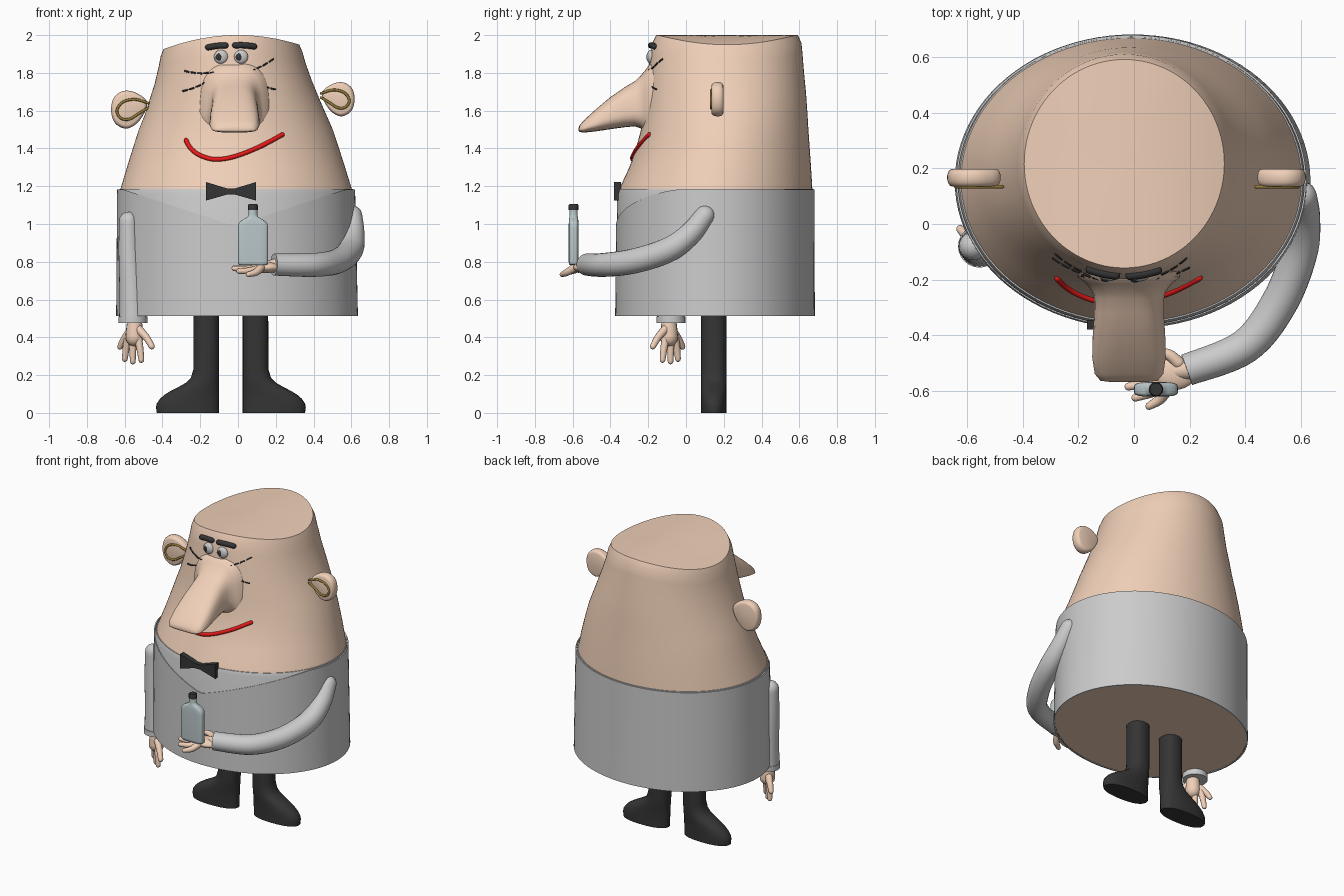
import bpy, bmesh
from math import sin, cos, pi, sqrt, radians, copysign
from mathutils import Vector as V

if "Cube" in bpy.data.objects:
    bpy.data.objects.remove(bpy.data.objects["Cube"])


def mat(name, r, g, b):
    m = bpy.data.materials.new(name)
    m.diffuse_color = (r, g, b, 1)
    m.use_nodes = True
    m.node_tree.nodes["Principled BSDF"].inputs["Base Color"].default_value = m.diffuse_color
    return m


SKIN = mat("skin", .87, .63, .48)
DARK = mat("dark", .035, .035, .035)
RED = mat("red", .8, .01, .01)
GOLD = mat("gold", .3, .2, .04)
GLASS = mat("glass", .5, .58, .6)


def loft(name, rings, m=None, caps=True, angle=40):
    bm = bmesh.new()
    rows = [[bm.verts.new(p) for p in r] for r in rings]
    n = len(rows[0])
    for a, b in zip(rows, rows[1:]):
        for i in range(n):
            j = (i + 1) % n
            bm.faces.new((a[i], a[j], b[j], b[i]))
    if caps:
        bm.faces.new(rows[0][::-1])
        bm.faces.new(rows[-1])
    bmesh.ops.recalc_face_normals(bm, faces=bm.faces)
    me = bpy.data.meshes.new(name)
    bm.to_mesh(me)
    bm.free()
    ob = bpy.data.objects.new(name, me)
    bpy.context.collection.objects.link(ob)
    if m:
        me.materials.append(m)
    bpy.ops.object.select_all(action='DESELECT')
    ob.select_set(True)
    bpy.context.view_layer.objects.active = ob
    bpy.ops.object.shade_smooth_by_angle(angle=radians(angle))
    return ob


def oval(rx, ry, n=32, e=2.0):
    f = lambda c: copysign(abs(c) ** (2 / e), c)
    return [(rx * f(cos(2 * pi * i / n)), ry * f(sin(2 * pi * i / n))) for i in range(n)]


def catmull(P, steps, closed=False):
    n, out = len(P), []
    g = (lambda i: P[i % n]) if closed else (lambda i: P[min(max(i, 0), n - 1)])
    for i in range(n if closed else n - 1):
        a, b, c, d = g(i - 1), g(i), g(i + 1), g(i + 2)
        for k in range(steps):
            t = k / steps
            out.append([.5 * (2 * q + (r - p) * t + (2 * p - 5 * q + 4 * r - s) * t * t
                              + (3 * q - p - 3 * r + s) * t ** 3) for p, q, r, s in zip(a, b, c, d)])
    return out if closed else out + [list(P[-1])]


def tube(name, pts, m=None, sides=14, steps=5, round0=True, round1=True):
    S = catmull(pts, steps)
    C, R = [V(p[:3]) for p in S], [p[3] for p in S]
    T = [(C[min(i + 1, len(C) - 1)] - C[max(i - 1, 0)]).normalized() for i in range(len(C))]
    st = list(zip(C, R, T))
    caps = [radians(a) for a in (25, 50, 70, 85)]
    if round0:
        st = [(C[0] - T[0] * R[0] * sin(a), R[0] * cos(a), T[0]) for a in caps[::-1]] + st
    if round1:
        st += [(C[-1] + T[-1] * R[-1] * sin(a), R[-1] * cos(a), T[-1]) for a in caps]
    nrm, rings = T[0].orthogonal(), []
    for c, r, t in st:
        nrm = (nrm - t * nrm.dot(t)).normalized()
        b = t.cross(nrm)
        rings.append([c + nrm * x + b * y for x, y in oval(r, r, sides)])
    return loft(name, rings, m, angle=50)


def blob(name, c, r, m=None):
    bpy.ops.mesh.primitive_uv_sphere_add(segments=24, ring_count=16, location=c)
    ob = bpy.context.object
    ob.name, ob.scale = name, r
    bpy.ops.object.shade_smooth()
    if m:
        ob.data.materials.append(m)
    return ob


# Body: level, left x, right x, front y, back y
PROFILE = [(.515, -.635, .625, -.365, .672), (1.16, -.63, .61, -.36, .67), (1.2, -.618, .598, -.347, .668),
           (1.3, -.588, .567, -.30, .662), (1.4, -.557, .535, -.265, .655), (1.5, -.525, .502, -.238, .648),
           (1.6, -.494, .467, -.225, .642), (1.7, -.468, .43, -.212, .635), (1.8, -.441, .392, -.202, .625),
           (1.9, -.42, .358, -.188, .617), (1.96, -.41, .342, -.178, .611), (2.0, -.395, .325, -.158, .592)]


def section(z):
    z = min(max(z, .515), 2)
    for p, q in zip(PROFILE, PROFILE[1:]):
        if z <= q[0]:
            t = (z - p[0]) / (q[0] - p[0])
            l, r, f, b = [u + (v - u) * t for u, v in zip(p[1:], q[1:])]
            return (l + r) / 2, (f + b) / 2, (r - l) / 2, (b - f) / 2


def arch(x):
    return 1 - .96 * x * x


def front(x, z, off=0):
    lv = z if z < 1.5 else 1.5 + (z - 1.5) / arch(x)
    cx, cy, rx, ry = section(lv)
    return cy - ry * sqrt(max(0, 1 - ((x - cx) / rx) ** 2)) - off


def body_ring(z, off=0, s=1):
    cx, cy, rx, ry = section(z)
    pts = [(cx + x, cy + y) for x, y in oval((rx + off) * s, (ry + off) * s, 96)]
    return [(x, y, z if z < 1.5 else 1.5 + (z - 1.5) * arch(x)) for x, y in pts]


loft("body", [body_ring(p[0]) for p in PROFILE] + [body_ring(2, 0, s) for s in (.93, .75, .5, .25, .03)], SKIN)

# Shirt and the overlapping front layer with a V neckline
loft("shirt", [body_ring(.512, 0), body_ring(.512, .005), body_ring(1.16, .005), body_ring(1.185, .005),
               body_ring(1.185, -.004)], caps=False)


def neckline(off):
    out = []
    for x, y, z in body_ring(1.16, off):
        out.append((x, y, min(1.182, .99 + .19 * abs(x + .02) / .58) if y < .155 else 1.182))
    return out


loft("shirt_front", [body_ring(.512, .004), body_ring(.512, .010), neckline(.010), neckline(.003)], caps=False)

# Nose: y, half width, bottom, top
rings = []
for y, w, lo, hi in [(-.569, .06, 1.495, 1.508), (-.564, .1, 1.487, 1.522), (-.54, .12, 1.484, 1.55),
                     (-.48, .129, 1.49, 1.605), (-.40, .127, 1.502, 1.672), (-.32, .122, 1.513, 1.727),
                     (-.27, .122, 1.517, 1.757), (-.24, .13, 1.507, 1.785), (-.215, .15, 1.485, 1.815),
                     (-.19, .18, 1.455, 1.85), (-.12, .2, 1.44, 1.87)]:
    h = (hi - lo) / 2
    rings.append([(-.018 + x * (1 - .12 * z / h), y, (lo + hi) / 2 + z) for x, z in oval(w, h, 40, 3)])
loft("nose", rings, SKIN, angle=60)

# Mouth
MOUTH = [(-.275, 1.443), (-.25, 1.4), (-.2, 1.363), (-.12, 1.342), (-.015, 1.358), (.117, 1.41), (.235, 1.473)]
tube("mouth", [(x, front(x, z, .002), z, .012) for x, z in MOUTH], RED)

# Eyes and eyebrows
for side, ex, a, b in (("left", -.09, (-.158, 1.935), (-.066, 1.945)), ("right", .016, (-.015, 1.946), (.085, 1.94))):
    blob(side + "_eye", (ex, front(ex, 1.885), 1.885), (.037, .02, .037))
    blob(side + "_pupil", (ex - .012, front(ex, 1.885, .016), 1.884), (.017, .007, .018), DARK)
    mid = ((a[0] + b[0]) / 2, (a[1] + b[1]) / 2 + .003)
    tube(side + "_eyebrow", [(x, front(x, z, .006), z, .016) for x, z in (a, mid, b)], DARK)

# Dashed wrinkle lines
for n, (x0, z0, x1, z1) in enumerate([(-.125, 1.803, -.295, 1.813), (-.13, 1.775, -.305, 1.7),
                                      (.035, 1.8, .2, 1.882), (.04, 1.78, .21, 1.71)]):
    for k in range(5):
        p = []
        for t in (k / 5, k / 5 + .12):
            x, z = x0 + (x1 - x0) * t, z0 + (z1 - z0) * t - .01 * sin(pi * t)
            p.append((x, front(x, z, .01 if k < 2 else .002), z, .005))
        tube("wrinkle_%d_%d" % (n, k), p, DARK, 6, 1)

# Ears with inner loops
EAR = [(.097, -.003), (.081, .066), (.028, .1), (-.041, .087), (-.095, .034), (-.055, -.056), (.012, -.1), (.075, -.072)]
LOOP = [(-.1, .035), (-.03, .055), (.035, .04), (.066, -.005), (.045, -.045), (0, -.05), (-.05, -.02), (-.1, .01)]
for side, cx, cz, sx, s in (("left", -.575, 1.605, -1, 1), ("right", .53, 1.66, 1, .9)):
    outline = catmull(EAR, 5, True)
    loft(side + "_ear", [[(cx + sx * s * k * u, y, cz + s * k * v) for u, v in outline]
                         for y, k in ((.135, .82), (.138, .9), (.148, .97), (.16, 1), (.175, 1), (.187, .97),
                                      (.195, .9), (.198, .8))], SKIN, angle=60)
    tube(side + "_ear_loop", [(cx + sx * s * u, .134, cz + s * v, .007) for u, v in LOOP], GOLD, 8)

# Bow tie
BOW = [(-.132, -.048), (-.02, -.016), (.02, -.016), (.132, -.048), (.132, .05), (.02, .016), (-.02, .016), (-.132, .05)]
loft("bow_tie", [[(-.037 + x, y, 1.172 + z) for x, z in BOW] for y in (-.38, -.345)], DARK)

# Legs with sideways shoes, mirrored: height, outer x
LEG = [(.0, -.43), (.03, -.434), (.05, -.43), (.075, -.413), (.095, -.39), (.115, -.358), (.14, -.31), (.16, -.275),
       (.185, -.25), (.23, -.236), (.53, -.235)]
for side, mx in (("left", 1), ("right", -1)):
    rings = []
    for z, xo in LEG:
        c, r = (xo - .1) / 2, (-.1 - xo) / 2
        rings.append([(-.0375 + mx * (c + x + .0375), .147 + y, z) for x, y in oval(r, .068, 32, 2.3)])
    loft(side + "_leg", rings, DARK)

# Hanging arm
tube("left_arm", [(-.58, -.08, 1.015, .05), (-.575, -.08, .85, .057), (-.562, -.08, .65, .066),
                  (-.556, -.08, .505, .073)], sides=24, round1=False)
tube("left_cuff", [(-.556, -.08, .51, .077), (-.556, -.08, .475, .077)], sides=24, steps=1, round0=False, round1=False)


# Hanging hand, spread along a diagonal
def hp(u, z, r):
    return (-.548 + .73 * u, -.09 - .68 * u, z, r)


tube("left_palm", [hp(0, .48, .04), hp(0, .44, .045), hp(0, .40, .048)], SKIN)
for n, (u0, u1, z1) in enumerate([(-.045, -.105, .35), (-.04, -.07, .285), (-.012, -.012, .272), (.02, .05, .28)]):
    tube("left_finger_%d" % n, [hp(u0, .42, .022), hp((u0 + u1 * 1.3) / 2.2, (.41 + z1) / 2, .019), hp(u1, z1, .015)], SKIN)
tube("left_thumb", [hp(.025, .445, .024), hp(.085, .40, .019), hp(.125, .352, .016)], SKIN)

# Bent arm
tube("right_arm", [(.605, .1, 1.045, .053), (.61, .02, .945, .06), (.595, -.1, .86, .066), (.525, -.28, .803, .066),
                   (.40, -.44, .783, .063), (.19, -.525, .785, .058)], sides=24, steps=7, round1=False)

# Hand holding the bottle
blob("right_palm", (.145, -.535, .77), (.08, .062, .03), SKIN)
tube("right_wrist", [(.22, -.52, .783, .042), (.15, -.53, .772, .03)], SKIN)
for n, (x, y, z) in enumerate([(-.018, -.55, .768), (-.02, -.585, .765), (.005, -.625, .75), (.055, -.655, .733)]):
    b = (.12, -.525 - .022 * n, .768)
    tube("right_finger_%d" % n, [b + (.022,), ((b[0] + x) / 2 + .008, (b[1] + y) / 2 - .006, (b[2] + z) / 2 - .006, .019),
                                 (x, y, z, .014)], SKIN)
tube("right_thumb", [(.16, -.5, .785, .023), (.125, -.47, .79, .02), (.08, -.462, .79, .015)], SKIN)

# Bottle and cap: height, half width, half depth
BOTTLE = [(.782, .07, .02), (.788, .078, .025), (.80, .08, .026), (.98, .08, .026), (1.0, .077, .026), (1.015, .066, .025),
          (1.027, .045, .024), (1.038, .028, .022), (1.05, .023, .021), (1.085, .023, .021)]
loft("bottle", [[(.079 + x, -.595 + y, z) for x, y in oval(w, d, 32, 4 if w > .04 else 2)] for z, w, d in BOTTLE], GLASS)
loft("bottle_cap", [[(.079 + x, -.595 + y, z) for x, y in oval(r, r, 24)]
                    for z, r in ((1.075, .026), (1.1, .026), (1.105, .022))], DARK)
